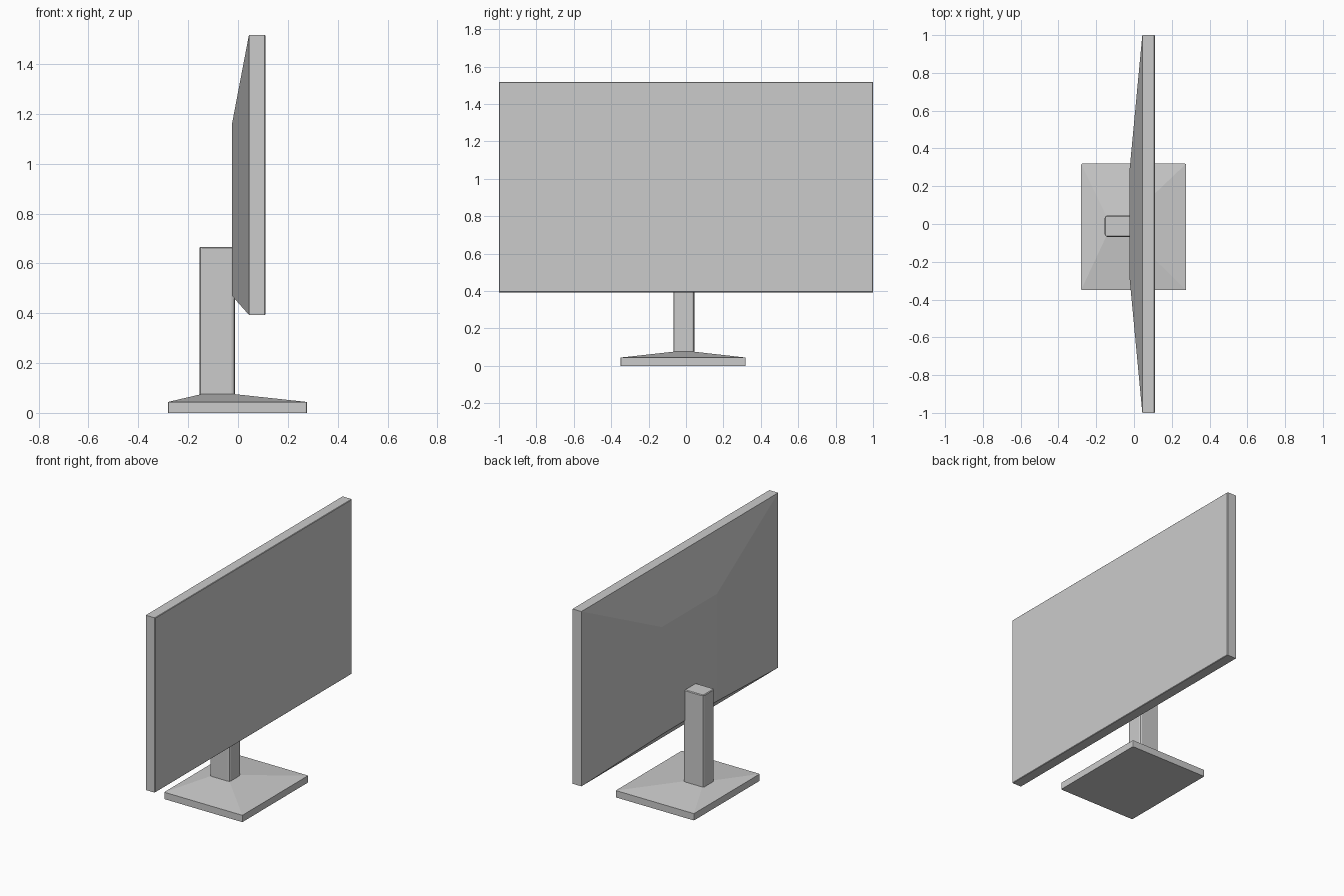
import bpy, bmesh

if "Cube" in bpy.data.objects:
    bpy.data.objects.remove(bpy.data.objects["Cube"])


def loft(name, rings, bevel=0.0, segments=2, vertical_only=True):
    """Closed solid through matching four-point rings."""
    bm = bmesh.new()
    loops = [[bm.verts.new(p) for p in ring] for ring in rings]
    for a, b in zip(loops, loops[1:]):
        for i in range(4):
            j = (i + 1) % 4
            bm.faces.new((a[i], a[j], b[j], b[i]))
    bm.faces.new(loops[0][::-1])
    bm.faces.new(loops[-1])
    bmesh.ops.recalc_face_normals(bm, faces=bm.faces)
    if bevel:
        edges = [e for e in bm.edges if not vertical_only or
                 (e.verts[0].co.xy - e.verts[1].co.xy).length < 1e-4]
        bmesh.ops.bevel(bm, geom=edges, offset=bevel, segments=segments,
                        profile=0.5, affect='EDGES')
    mesh = bpy.data.meshes.new(name)
    bm.to_mesh(mesh)
    bm.free()
    obj = bpy.data.objects.new(name, mesh)
    bpy.context.collection.objects.link(obj)
    return obj


def ring_z(x0, x1, y0, y1, z):
    return [(x0, y0, z), (x1, y0, z), (x1, y1, z), (x0, y1, z)]


def ring_x(y, z0, z1, x):
    return [(x, -y, z0), (x, y, z0), (x, y, z1), (x, -y, z1)]


# Screen panel with its tapered back housing
loft("screen", [ring_x(0.28, 0.47, 1.16, -0.024),
                ring_x(1.0, 0.393, 1.517, 0.044),
                ring_x(1.0, 0.393, 1.517, 0.107),
                ring_x(0.997, 0.396, 1.514, 0.11)])

# Upright neck with softened vertical corners and top rim
loft("neck", [ring_z(-0.155, -0.012, -0.068, 0.045, 0.05),
              ring_z(-0.155, -0.012, -0.068, 0.045, 0.661),
              ring_z(-0.151, -0.016, -0.064, 0.041, 0.666)], bevel=0.014)

# Foot: flat slab rising in a shallow pyramid to the neck
loft("base", [ring_z(-0.28, 0.276, -0.35, 0.319, 0.0),
              ring_z(-0.28, 0.276, -0.35, 0.319, 0.044),
              ring_z(-0.148, -0.012, -0.068, 0.045, 0.075)], bevel=0.006)
